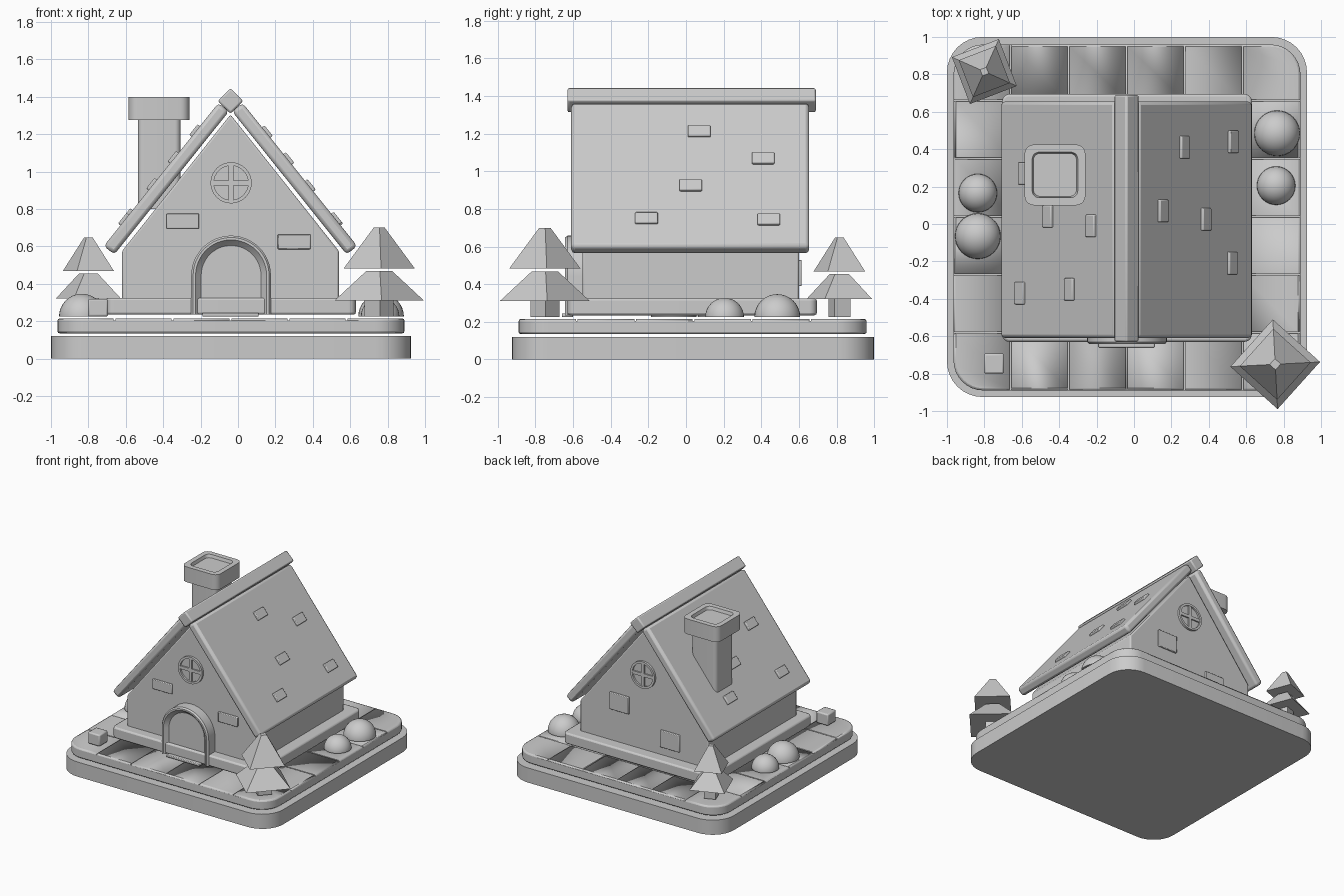
import bpy, bmesh
from math import pi, sin, cos, atan2, radians
from mathutils import Matrix, Vector

old = bpy.data.objects.get("Cube")
if old:
    bpy.data.objects.remove(old, do_unlink=True)

GREY = (0.6, 0.6, 0.6, 1.0)
mat = bpy.data.materials.new("plain_grey")
mat.use_nodes = True
mat.diffuse_color = GREY
mat.node_tree.nodes["Principled BSDF"].inputs["Base Color"].default_value = GREY

CX = -0.04              # middle of the cottage
FRONT, BACK = -0.55, 0.60   # gable wall faces


def finish(name, bm, bevel=0.0, segments=2):
    """Turn a bmesh into a shaded object with an optional edge bevel."""
    bmesh.ops.recalc_face_normals(bm, faces=bm.faces)
    mesh = bpy.data.meshes.new(name)
    bm.to_mesh(mesh)
    bm.free()
    ob = bpy.data.objects.new(name, mesh)
    bpy.context.collection.objects.link(ob)
    mesh.materials.append(mat)
    if bevel:
        mod = ob.modifiers.new("soft_edges", "BEVEL")
        mod.width, mod.segments = bevel, segments
        mod.limit_method, mod.angle_limit = "ANGLE", radians(35)
    bpy.ops.object.select_all(action="DESELECT")
    bpy.context.view_layer.objects.active = ob
    ob.select_set(True)
    bpy.ops.object.shade_smooth_by_angle(angle=radians(35))
    return ob


def box(name, x, y, z, corner=0.0, bevel=0.0, matrix=None):
    """Box between (min, max) ranges, with rounded upright corners."""
    bm = bmesh.new()
    bmesh.ops.create_cube(bm, size=1)
    for v in bm.verts:
        v.co = Vector([(r[0] + r[1]) / 2 + c * (r[1] - r[0]) for c, r in zip(v.co, (x, y, z))])
    if corner:
        upright = [e for e in bm.edges if abs(e.verts[0].co.z - e.verts[1].co.z) > 1e-4]
        bmesh.ops.bevel(bm, geom=upright, offset=corner, segments=8, profile=0.5, affect="EDGES")
    if matrix:
        bm.transform(matrix)
    return finish(name, bm, bevel)


def prism(name, outline, y0, y1, bevel=0.0):
    """Extrude an x-z outline along y."""
    bm = bmesh.new()
    face = bm.faces.new([bm.verts.new((x, y0, z)) for x, z in outline])
    moved = bmesh.ops.extrude_face_region(bm, geom=[face])["geom"]
    bmesh.ops.translate(bm, vec=(0, y1 - y0, 0),
                        verts=[v for v in moved if isinstance(v, bmesh.types.BMVert)])
    return finish(name, bm, bevel)


def sweep(name, path, profile, closed):
    """Carry a closed (radius, y) profile along path(radius)."""
    bm = bmesh.new()
    loops = [[bm.verts.new((x, y, z)) for x, z in path(r)] for r, y in profile]
    count = len(loops[0])
    for k, loop in enumerate(loops):
        nxt = loops[(k + 1) % len(loops)]
        for i in range(count if closed else count - 1):
            j = (i + 1) % count
            bm.faces.new((loop[i], loop[j], nxt[j], nxt[i]))
    if not closed:
        bm.faces.new([l[0] for l in loops])
        bm.faces.new([l[-1] for l in loops])
    return finish(name, bm)


# Ground: base and paved slab with joint grooves
box("base", (-1, 0.925), (-0.925, 1), (0, 0.12), corner=0.19)
paving = box("paving", (-0.965, 0.89), (-0.89, 0.96), (0.135, 0.215), corner=0.16, bevel=0.012)
for axis in "xy":
    bm = bmesh.new()
    for i in range(5):
        at = -0.66 + 0.31 * i if axis == "x" else -0.58 + 0.31 * i
        size, pos = ((0.009, 3, 0.03), (at, 0, 0.22)) if axis == "x" else ((3, 0.009, 0.03), (0, at, 0.22))
        bmesh.ops.create_cube(bm, size=1, matrix=Matrix.Translation(pos) @ Matrix.Diagonal((*size, 1)))
    cutter = finish("joint_cutter_" + axis, bm)
    cutter.hide_render = True
    cutter.hide_set(True)
    cutter.display_type = "WIRE"
    cut = paving.modifiers.new("joints_" + axis, "BOOLEAN")
    cut.operation, cut.solver, cut.object = "DIFFERENCE", "EXACT", cutter

# Plinth and gabled walls
box("plinth", (-0.705, 0.63), (-0.63, 0.695), (0.235, 0.325), corner=0.04, bevel=0.012)
prism("walls", [(CX - 0.58, 0.24), (CX + 0.58, 0.24), (CX + 0.58, 0.575),
                (CX, 1.305), (CX - 0.58, 0.575)], FRONT, BACK, bevel=0.01)

# Roof slabs, ridge beam and loose shingles
SLOPE = atan2(0.78, 0.625)
SHINGLES = {
    1: [(0.155, 0.07), (0.27, 0.41), (0.385, 0.025), (0.525, -0.21), (0.53, 0.44)],
    -1: [(-0.59, 0.27), (-0.46, 0.04), (-0.23, -0.01), (-0.61, -0.37), (-0.345, -0.35)],
}
for side, label in ((1, "left"), (-1, "right")):
    tilt = Matrix.Translation((CX + side * 0.343, 0, 0.962)) @ Matrix.Rotation(side * SLOPE, 4, "Y")
    box("roof_" + label, (-0.49, 0.49), (-0.61, 0.655), (-0.036, 0.036), bevel=0.02, matrix=tilt)
    for i, (x, y) in enumerate(SHINGLES[side]):
        u = (x - CX - side * 0.375) / cos(SLOPE)
        box(f"shingle_{label}_{i}", (u - 0.036, u + 0.036), (y - 0.06, y + 0.06),
            (0.02, 0.052), bevel=0.006, matrix=tilt)
ridge = Matrix.Translation((CX, 0, 1.378)) @ Matrix.Rotation(pi / 4, 4, "Y")
box("ridge_beam", (-0.048, 0.048), (-0.63, 0.69), (-0.048, 0.048), bevel=0.01, matrix=ridge)

# Chimney with a hollowed cap
box("chimney_shaft", (-0.535, -0.308), (0.15, 0.375), (0.8, 1.29), corner=0.03)
bm = bmesh.new()
levels = [(0.115, 1.275), (0.1625, 1.275), (0.1625, 1.40), (0.122, 1.40), (0.115, 1.375)]
bmesh.ops.create_grid(bm, x_segments=1, y_segments=1, size=levels[0][0],
                      matrix=Matrix.Translation((-0.4225, 0.2625, levels[0][1])))
bmesh.ops.bevel(bm, geom=bm.verts[:], offset=0.035, segments=5, profile=0.5, affect="VERTICES")
first = prev = [v.co.copy() for v in bm.faces[:][0].verts]
bm.clear()
mid = Vector((-0.4225, 0.2625, 0))
rings = []
for half, z in levels:
    s = half / levels[0][0]
    rings.append([bm.verts.new((mid.x + (c.x - mid.x) * s, mid.y + (c.y - mid.y) * s, z)) for c in first])
for a, b in zip(rings, rings[1:]):
    for i in range(len(a)):
        j = (i + 1) % len(a)
        bm.faces.new((a[i], a[j], b[j], b[i]))
bm.faces.new(rings[0])
bm.faces.new(rings[-1])
finish("chimney_cap", bm)

# Round windows on both gables
def circle(r, cz=0.94, n=32):
    return [(CX + 0.003 + r * cos(2 * pi * i / n), cz + r * sin(2 * pi * i / n)) for i in range(n)]

for label, wall, out in (("front", FRONT, -1), ("back", BACK, 1)):
    lip, inner = wall + out * 0.018, wall - out * 0.01
    sweep("window_ring_" + label, circle,
          [(0.11, inner), (0.11, lip), (0.092, lip), (0.092, inner)], True)
    prism("window_pane_" + label, circle(0.095), inner, wall + out * 0.004)
    depth = sorted((inner, wall + out * 0.015))
    box("window_bar_upright_" + label, (CX - 0.01, CX + 0.016), depth, (0.845, 1.035))
    box("window_bar_level_" + label, (CX - 0.092, CX + 0.098), depth, (0.927, 0.953))

# Raised wall bricks: x, z, half height, side
BRICKS = [(-0.295, 0.735, 0.04, FRONT), (0.30, 0.625, 0.04, FRONT),
          (0.18, 0.65, 0.07, BACK), (-0.28, 0.46, 0.07, BACK)]
for i, (x, z, h, wall) in enumerate(BRICKS):
    box(f"wall_brick_{i}", (x - 0.0875, x + 0.0875), (wall - 0.014, wall + 0.014),
        (z - h, z + h), bevel=0.005)

# Arched doorway, door and step
def arch(r):
    curve = [(CX + 0.003 + r * cos(pi * i / 24), 0.445 + r * sin(pi * i / 24)) for i in range(25)]
    return [(curve[0][0], 0.235)] + curve + [(curve[-1][0], 0.235)]

sweep("door_arch", arch, [(0.213, -0.53), (0.213, -0.63), (0.203, -0.642), (0.19, -0.642),
                          (0.175, -0.625), (0.155, -0.605), (0.155, -0.53)], False)
prism("door", arch(0.16), -0.612, -0.53)
box("door_step", (CX - 0.15, CX + 0.15), (-0.66, -0.6), (0.225, 0.245), bevel=0.005)

# Bushes: x, y, radius
BUSHES = [(0.765, 0.485, 0.122), (0.76, 0.205, 0.103), (-0.835, 0.165, 0.103), (-0.835, -0.065, 0.122)]
for i, (x, y, r) in enumerate(BUSHES):
    bm = bmesh.new()
    bmesh.ops.create_uvsphere(bm, u_segments=32, v_segments=16, radius=r,
                              matrix=Matrix.Translation((x, y, 0.225)))
    bmesh.ops.bisect_plane(bm, geom=bm.verts[:] + bm.edges[:] + bm.faces[:], clear_inner=True,
                           plane_co=(0, 0, 0.2249), plane_no=(0, 0, 1))
    bmesh.ops.holes_fill(bm, edges=[e for e in bm.edges if e.is_boundary])
    finish(f"bush_{i}", bm)

# Four-sided trees made of stacked tiers
def tree(name, x, y, turn, tiers, trunk):
    spin = Matrix.Translation((x, y, 0)) @ Matrix.Rotation(radians(turn), 4, "Z")
    box(name + "_trunk", (-trunk, trunk), (-trunk, trunk), (0.225, tiers[0][2] + 0.03),
        matrix=spin @ Matrix.Rotation(pi / 4, 4, "Z"))
    for i, (low, high, z0, z1) in enumerate(tiers):
        bm = bmesh.new()
        bmesh.ops.create_cone(bm, cap_ends=True, segments=4, radius1=low, radius2=high, depth=z1 - z0,
                              matrix=spin @ Matrix.Translation((0, 0, (z0 + z1) / 2)))
        finish(f"{name}_tier_{i}", bm)

tree("front_tree", 0.755, -0.75, 3, [(0.24, 0.07, 0.31, 0.468), (0.19, 0.03, 0.483, 0.70)], 0.055)
tree("back_tree", -0.80, 0.815, -24, [(0.19, 0.055, 0.322, 0.455), (0.15, 0.025, 0.468, 0.648)], 0.045)

# Small garden block
box("garden_block", (-0.802, -0.695), (-0.80, -0.692), (0.225, 0.32), bevel=0.01)
